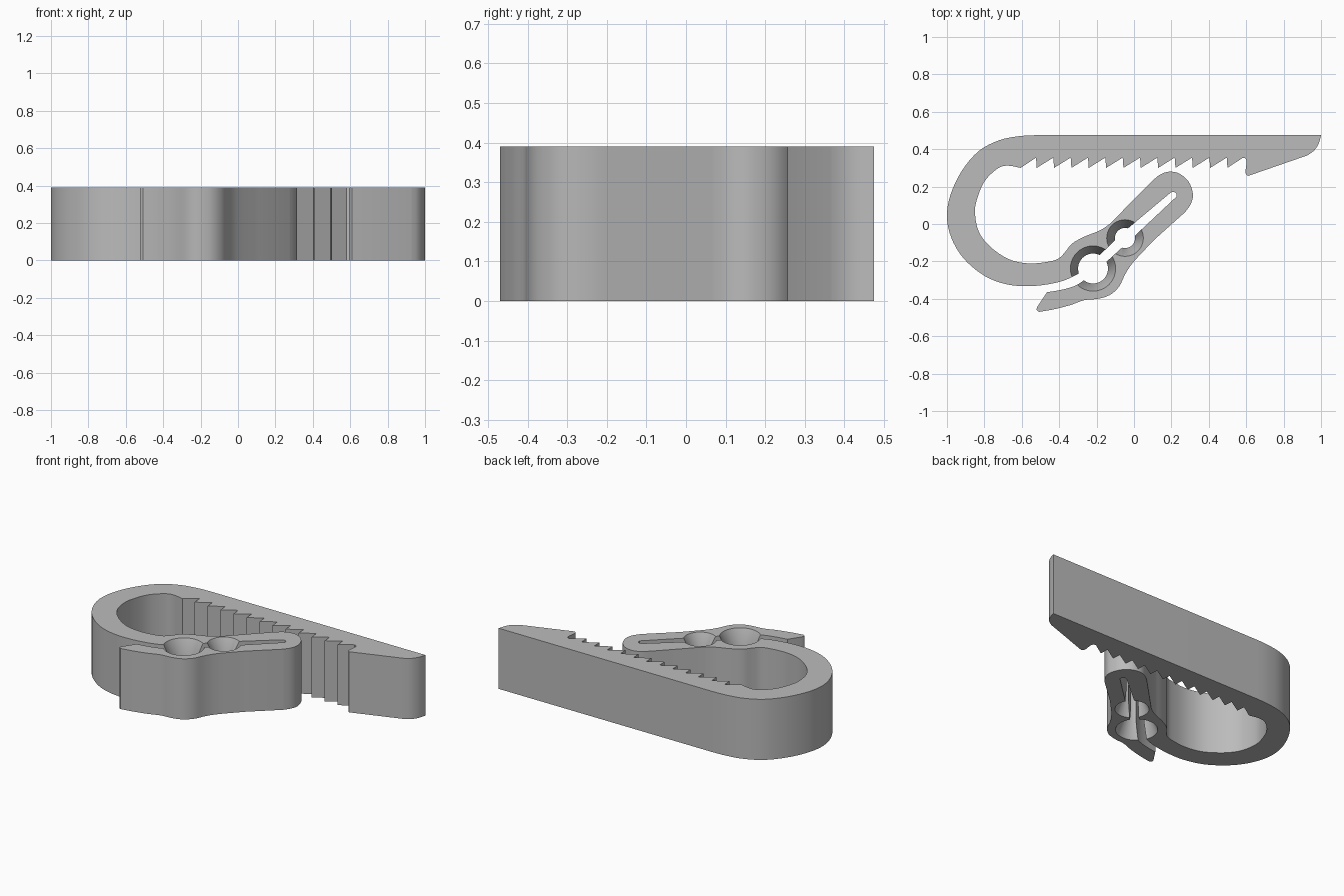
import bpy, bmesh, math
from mathutils import Vector

cube = bpy.data.objects.get("Cube")
if cube:
    bpy.data.objects.remove(cube)

HEIGHT = 0.39

grey = bpy.data.materials.new("plain_grey")
grey.use_nodes = True
colour = (0.5, 0.5, 0.5, 1)
grey.diffuse_color = colour
grey.node_tree.nodes["Principled BSDF"].inputs["Base Color"].default_value = colour


def smooth_run(points, steps=4):
    """Rounded path through a few points; its ends stay sharp."""
    pts = [Vector(p) for p in points]
    pts = [pts[0]] + pts + [pts[-1]]
    path = []
    for a, b, c, d in zip(pts, pts[1:], pts[2:], pts[3:]):
        for i in range(steps):
            t = i / steps
            path.append(0.5 * (2 * b + (c - a) * t + (2 * a - 5 * b + 4 * c - d) * t ** 2
                               + (3 * b - a - 3 * c + d) * t ** 3))
    return path + [pts[-1]]


def make_object(name, bm):
    bmesh.ops.recalc_face_normals(bm, faces=bm.faces)
    mesh = bpy.data.meshes.new(name)
    bm.to_mesh(mesh)
    bm.free()
    mesh.materials.append(grey)
    obj = bpy.data.objects.new(name, mesh)
    bpy.context.collection.objects.link(obj)
    return obj


def extrude_outline(name, outline):
    bm = bmesh.new()
    face = bm.faces.new([bm.verts.new((p[0], p[1], 0)) for p in outline])
    grown = bmesh.ops.extrude_face_region(bm, geom=[face])["geom"]
    verts = [g for g in grown if isinstance(g, bmesh.types.BMVert)]
    bmesh.ops.translate(bm, verts=verts, vec=(0, 0, HEIGHT))
    return make_object(name, bm)


def flared_hole(name, x, y, inner, outer, depth, sides=40):
    """Round cutter that widens towards both faces."""
    lip = 0.02
    flare = lip * (outer - inner) / depth
    profile = [(outer + flare, -lip), (inner, depth),
               (inner, HEIGHT - depth), (outer + flare, HEIGHT + lip)]
    bm = bmesh.new()
    rings = [[bm.verts.new((x + r * math.cos(math.tau * i / sides),
                            y + r * math.sin(math.tau * i / sides), z))
              for i in range(sides)] for r, z in profile]
    for low, high in zip(rings, rings[1:]):
        for i in range(sides):
            j = (i + 1) % sides
            bm.faces.new((low[i], low[j], high[j], high[i]))
    bm.faces.new(rings[0])
    bm.faces.new(rings[-1])
    return make_object(name, bm)


# Straight back and large outer bend
outline = [Vector((1, 0.475))]
outline += smooth_run([(-0.52, 0.475), (-0.61, 0.47), (-0.72, 0.448), (-0.83, 0.39),
                       (-0.92, 0.285), (-0.98, 0.16), (-1, 0.05), (-0.985, -0.05),
                       (-0.94, -0.145), (-0.87, -0.225), (-0.77, -0.293),
                       (-0.65, -0.328), (-0.52, -0.33), (-0.4, -0.31),
                       (-0.33, -0.283), (-0.28, -0.255)])
# Slot between the two jaws, with a round end
outline += [Vector((-0.235, -0.218)), Vector((-0.07, -0.055))]
outline += smooth_run([(0.19, 0.163), (0.207, 0.172), (0.225, 0.165), (0.228, 0.147)])
outline += [Vector((-0.03, -0.095)), Vector((-0.2, -0.25))]
outline += smooth_run([(-0.26, -0.295), (-0.31, -0.328), (-0.38, -0.35), (-0.465, -0.365)])
# Lower jaw: lever tip, bulge round the large hole, straight flank
outline += smooth_run([(-0.515, -0.44), (-0.521, -0.458), (-0.508, -0.47)])
outline += smooth_run([(-0.44, -0.459), (-0.345, -0.435), (-0.265, -0.407),
                       (-0.195, -0.4), (-0.13, -0.38), (-0.08, -0.335),
                       (-0.045, -0.265), (0, -0.2), (0.11, -0.083)])
# Rounded nose
outline += smooth_run([(0.275, 0.065), (0.305, 0.11), (0.315, 0.16), (0.293, 0.225),
                       (0.245, 0.268), (0.19, 0.28), (0.136, 0.262), (0.083, 0.216)])
# Upper jaw and inner bend
outline += smooth_run([(-0.13, 0), (-0.184, -0.035), (-0.264, -0.067), (-0.33, -0.104),
                       (-0.366, -0.147), (-0.4, -0.182), (-0.45, -0.2), (-0.56, -0.211),
                       (-0.67, -0.188), (-0.77, -0.12), (-0.83, -0.04), (-0.85, 0.056),
                       (-0.84, 0.13), (-0.8, 0.227), (-0.73, 0.296), (-0.676, 0.312),
                       (-0.606, 0.3)])
# Row of ratchet teeth
for i in range(12):
    x = -0.52 + 0.0927 * i
    outline += [Vector((x - 0.004, 0.355)), Vector((x, 0.3))]
# Catch hook and tapered tip
outline += smooth_run([(0.58, 0.353), (0.595, 0.35), (0.602, 0.33), (0.596, 0.275), (0.61, 0.257)])
outline += smooth_run([(0.925, 0.366), (0.96, 0.39), (0.985, 0.425), (0.998, 0.465)])

clip = extrude_outline("clip_body", outline)

# Two flared round holes along the slot
cutters = [flared_hole("large_hole_cutter", -0.219, -0.238, 0.08, 0.121, 0.1),
           flared_hole("small_hole_cutter", -0.048, -0.075, 0.054, 0.098, 0.1)]
bpy.context.view_layer.objects.active = clip
for cutter in cutters:
    cut = clip.modifiers.new(cutter.name, "BOOLEAN")
    cut.operation = "DIFFERENCE"
    cut.solver = "EXACT"
    cut.object = cutter
    bpy.ops.object.modifier_apply(modifier=cut.name)
    bpy.data.objects.remove(cutter)

bpy.ops.object.select_all(action="DESELECT")
clip.select_set(True)
bpy.ops.object.shade_smooth_by_angle(angle=math.radians(30))
